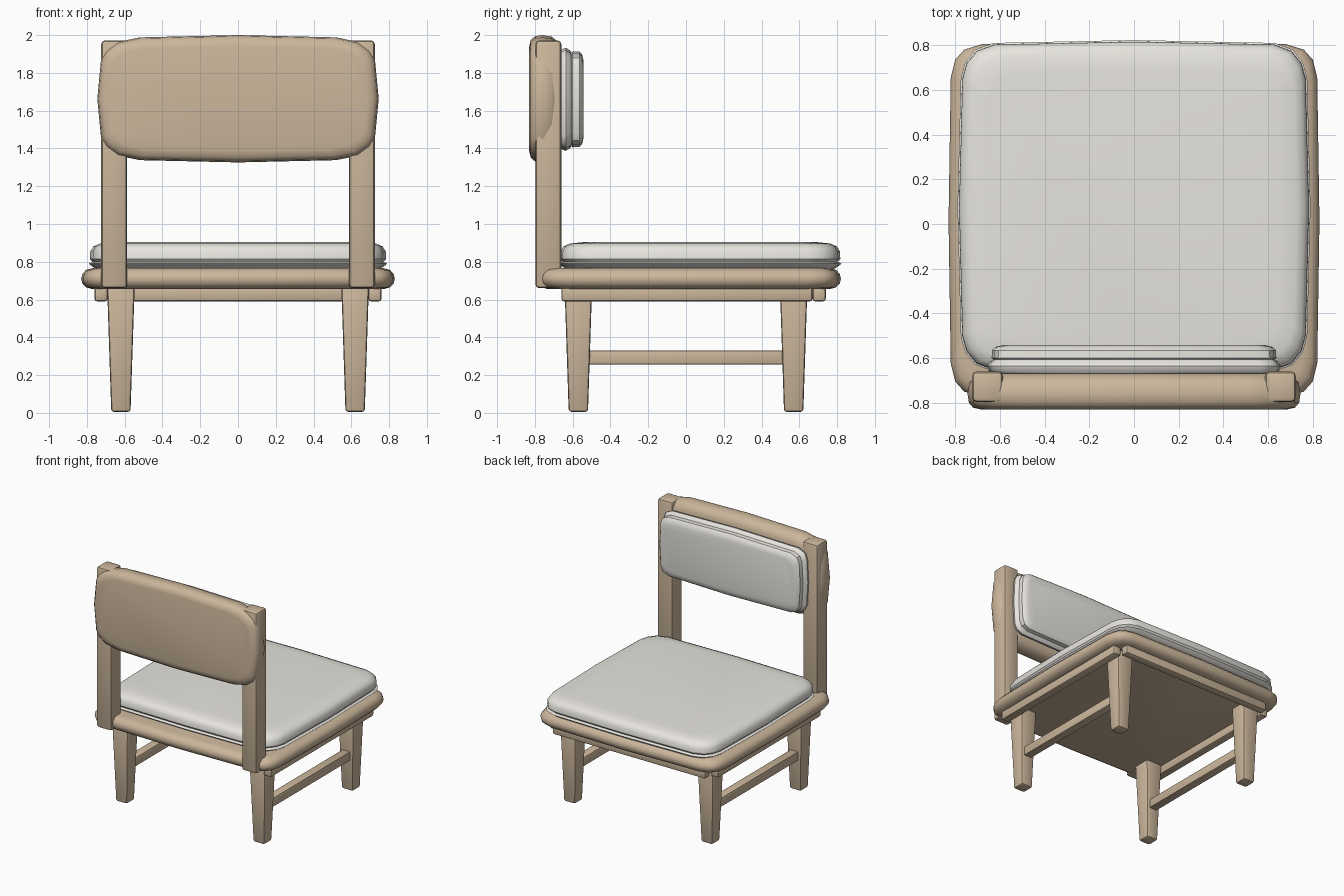
import bpy, bmesh
from mathutils import Vector

if "Cube" in bpy.data.objects:
    bpy.data.objects.remove(bpy.data.objects["Cube"])


def material(name, col):
    m = bpy.data.materials.new(name)
    m.diffuse_color = (*col, 1)
    m.use_nodes = True
    m.node_tree.nodes["Principled BSDF"].inputs["Base Color"].default_value = m.diffuse_color
    return m


WOOD = material("pale_wood", (0.60, 0.47, 0.33))
FABRIC = material("off_white_fabric", (0.80, 0.78, 0.73))


def finish(name, bm, mat, angle=0.7):
    bmesh.ops.recalc_face_normals(bm, faces=bm.faces)
    me = bpy.data.meshes.new(name)
    bm.to_mesh(me)
    bm.free()
    me.materials.append(mat)
    ob = bpy.data.objects.new(name, me)
    bpy.context.collection.objects.link(ob)
    bpy.ops.object.select_all(action='DESELECT')
    ob.select_set(True)
    bpy.context.view_layer.objects.active = ob
    bpy.ops.object.shade_smooth_by_angle(angle=angle)
    return ob


def box(name, lo, hi, bevel=0.015, taper=1.0):
    """Softened box; taper scales the lower end."""
    lo, hi = Vector(lo), Vector(hi)
    c, s = (lo + hi) / 2, hi - lo
    bm = bmesh.new()
    bmesh.ops.create_cube(bm, size=1)
    for v in bm.verts:
        t = taper if v.co.z < 0 else 1
        v.co = c + Vector((v.co.x * s.x * t, v.co.y * s.y * t, v.co.z * s.z))
    bmesh.ops.bevel(bm, geom=bm.edges[:], offset=bevel, segments=2,
                    profile=0.5, affect='EDGES')
    return finish(name, bm, WOOD)


def pad(name, quarter, layers, centre, mat, upright=False):
    """Loft a rounded outline (given as one quarter) through (depth, inset) layers."""
    q = quarter
    ring = (q + [(-a, b) for a, b in q[-2::-1]]
            + [(-a, -b) for a, b in q[1:]] + [(a, -b) for a, b in q[-2:0:-1]])
    A, B = q[0][0], q[-1][1]
    bm = bmesh.new()
    loops = []
    for d, i in layers:
        loop = []
        for a, b in ring:
            a2, b2 = a * (A - i) / A + centre[0], b * (B - i) / B + centre[1]
            loop.append(bm.verts.new((a2, d, b2) if upright else (a2, b2, d)))
        loops.append(loop)
    n = len(ring)
    for l0, l1 in zip(loops, loops[1:]):
        for k in range(n):
            bm.faces.new((l0[k], l0[(k + 1) % n], l1[(k + 1) % n], l1[k]))
    bm.faces.new(loops[0])
    bm.faces.new(loops[-1])
    return finish(name, bm, mat)


# Seat frame with rounded rim
pad("seat_frame", [(.83, 0), (.82, .64), (.80, .72), (.76, .765), (.68, .79), (0, .805)],
    [(.655, .06), (.665, .025), (.685, .006), (.71, 0), (.735, .006), (.757, .025), (.766, .06)],
    (0, .015), WOOD)

# Seat cushion with piped lower seam
pad("seat_cushion", [(.79, 0), (.775, .58), (.755, .65), (.71, .705), (.63, .735), (0, .748)],
    [(.76, .04), (.78, .012), (.79, 0), (.80, .018), (.815, .006), (.855, .008),
     (.882, .025), (.897, .06), (.904, .13)],
    (0, .075), FABRIC)

# Curved-edge backrest panel
pad("backrest_panel", [(.745, 0), (.725, .21), (.70, .255), (.64, .30), (.52, .325), (0, .337)],
    [(-.83, .06), (-.822, .025), (-.80, .006), (-.76, 0), (-.71, .008), (-.685, .03), (-.67, .06)],
    (0, 1.663), WOOD, upright=True)

# Backrest cushion, base layer and softer front layer
pad("backrest_cushion", [(.655, 0), (.645, .19), (.625, .235), (.57, .26), (0, .272)],
    [(-.68, .03), (-.655, .005), (-.635, 0), (-.615, .012), (-.607, .025), (-.60, .018),
     (-.565, .02), (-.55, .035), (-.542, .07)],
    (0, 1.66), FABRIC, upright=True)

# Under-seat front rail
box("front_rail", (-.69, .67, .59), (.69, .74, .67))

for side, s in (("right", 1), ("left", -1)):
    def span(a, b):
        return sorted((s * a, s * b))
    # Backrest posts
    x0, x1 = span(.587, .724)
    box(side + "_back_post", (x0, -.797, .66), (x1, -.66, 1.972), .02)
    # Side rails under the seat
    x0, x1 = span(.69, .76)
    box(side + "_side_rail", (x0, -.66, .59), (x1, .67, .67))
    # Tapered legs
    x0, x1 = span(.547, .693)
    for end, y in (("rear", -.57), ("front", .57)):
        box(f"{side}_{end}_leg", (x0, y - .073, .005), (x1, y + .073, .67), .015, .7)
    # Side stretchers
    x0, x1 = span(.585, .655)
    box(side + "_stretcher", (x0, -.53, .257), (x1, .53, .33), .006)
